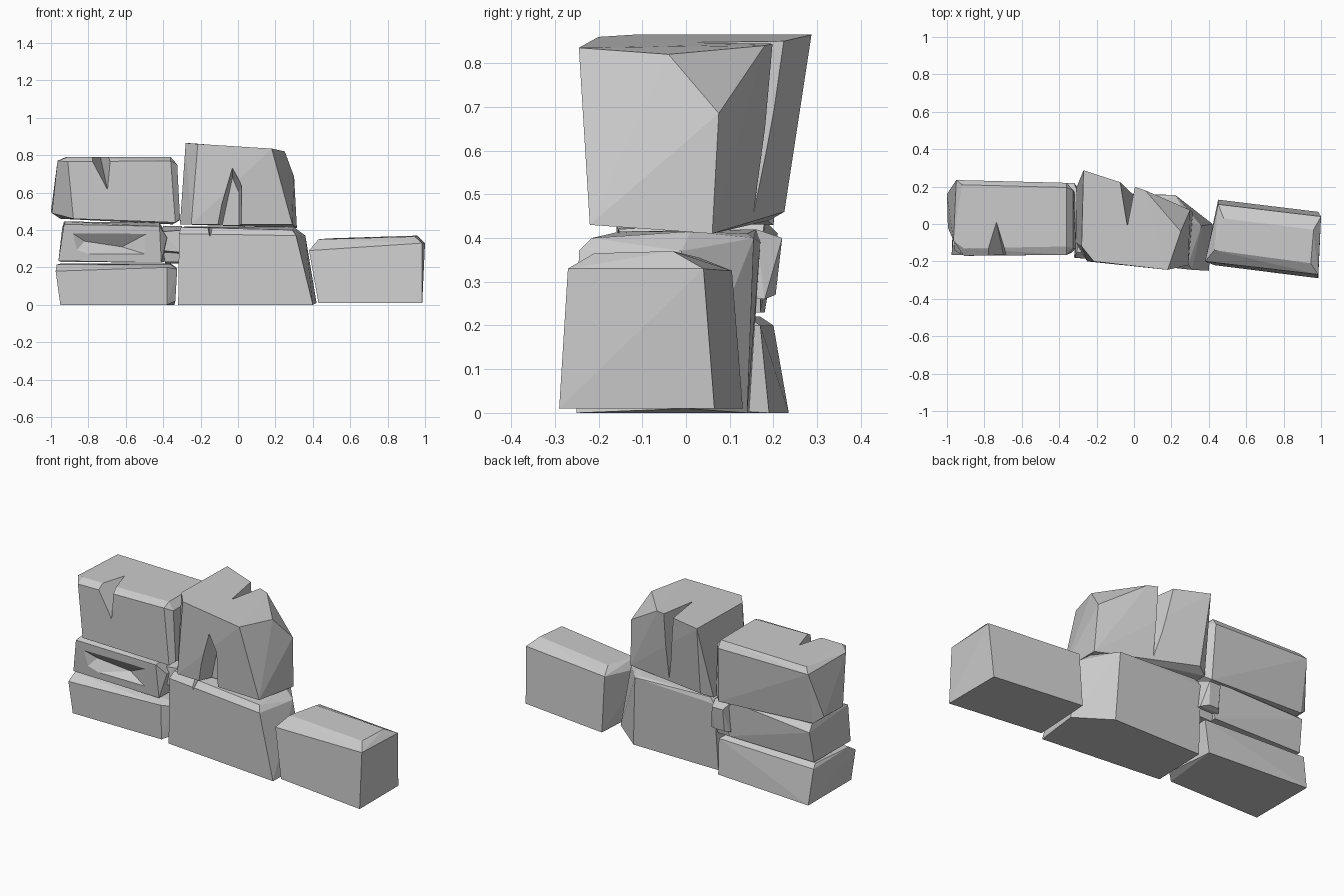
import bpy, bmesh, math


def rock(name, points):
    """Faceted stone: convex hull of its corners, near-flat faces merged."""
    bm = bmesh.new()
    for p in points:
        bm.verts.new(p)
    res = bmesh.ops.convex_hull(bm, input=bm.verts)
    loose = [v for v in bm.verts if not v.link_faces]
    bmesh.ops.delete(bm, geom=loose, context='VERTS')
    bmesh.ops.dissolve_limit(bm, angle_limit=math.radians(3),
                             verts=bm.verts, edges=bm.edges)
    bmesh.ops.recalc_face_normals(bm, faces=bm.faces)
    mesh = bpy.data.meshes.new(name)
    bm.to_mesh(mesh)
    bm.free()
    obj = bpy.data.objects.new(name, mesh)
    bpy.context.collection.objects.link(obj)
    return obj


def chip(stone, points):
    """Cut a crack or notch out of a stone."""
    cutter = rock("chip_cutter", points)
    cutter.hide_render = True
    mod = stone.modifiers.new("chip", 'BOOLEAN')
    mod.operation = 'DIFFERENCE'
    mod.solver = 'EXACT'
    mod.object = cutter
    bpy.context.view_layer.objects.active = stone
    bpy.ops.object.modifier_apply(modifier=mod.name)
    bpy.data.objects.remove(cutter)


# Low stone at the right end, with a bevelled top
rock("right_end_stone", [
    (.43, -.22, .01), (.985, -.29, .01), (.985, .065, .01), (.45, .13, .01),
    (.38, -.20, .29), (.985, -.27, .33), (1.0, .04, .33), (.45, .105, .325),
    (.43, -.14, .35), (.945, -.21, .365), (.96, -.03, .37), (.48, .03, .355)])

# Large lower centre stone with a notch in its front top edge
lower = rock("centre_lower_stone", [
    (-.32, -.18, 0), (.40, -.25, 0), (.42, 0, .01), (.24, .14, 0), (-.31, .145, 0),
    (-.315, -.18, .38), (.31, -.245, .37), (.36, -.01, .37),
    (.22, .155, .40), (-.30, .17, .39),
    (-.305, -.15, .415), (.29, -.215, .40), (.30, .01, .415),
    (.18, .14, .41), (-.27, .16, .42)])
chip(lower, [(-.20, -.28, .44), (-.10, -.28, .44), (-.15, -.28, .31),
             (-.15, -.08, .44)])

# Tall upper centre stone, broken at its right back top corner
upper = rock("centre_upper_stone", [
    (-.25, -.20, .43), (.29, -.22, .43), (.315, .06, .41),
    (-.25, .225, .46), (-.31, .19, .44), (-.31, -.10, .43),
    (-.215, -.20, .86), (.18, -.245, .835), (.25, -.04, .82), (.30, .075, .685),
    (.06, .18, .84), (-.27, .287, .865), (-.28, -.12, .865)])
# Arched groove in front, split crack at the back
chip(upper, [(-.14, -.30, .40), (-.03, -.30, .77), (.03, -.30, .66), (.03, -.30, .40),
             (-.09, -.12, .40), (-.03, -.12, .68), (.005, -.12, .60), (.005, -.12, .40)])
chip(upper, [(-.09, .28, .90), (.02, .28, .90), (-.04, -.03, .90),
             (-.03, .28, .46), (.02, .28, .46), (0, .15, .46)])

# Upper left stone with a V notch in the front top edge
left_top = rock("left_upper_stone", [
    (-.88, -.17, .46), (-.335, -.155, .44), (-.31, -.13, .46), (-.315, .17, .45),
    (-.35, .20, .43), (-.95, .19, .46), (-1.0, .16, .50), (-.995, -.02, .49),
    (-.91, -.17, .765), (-.36, -.165, .77), (-.325, -.13, .75), (-.325, .18, .75),
    (-.36, .22, .75), (-.95, .235, .76), (-.965, -.09, .77),
    (-.91, -.13, .79), (-.36, -.12, .79), (-.36, .195, .79), (-.92, .21, .79)])
chip(left_top, [(-.81, -.20, .81), (-.67, -.20, .81), (-.69, -.20, .58),
                (-.74, .03, .81)])

# Middle left stone with a shallow hollow broken out of its face
left_mid = rock("left_middle_stone", [
    (-.96, -.14, .235), (-.41, -.14, .225), (-.395, .17, .23), (-.95, .18, .23),
    (-.38, -.11, .36), (-.38, .17, .37),
    (-.93, -.16, .43), (-.42, -.155, .42), (-.42, .18, .44), (-.94, .21, .41),
    (-.92, -.11, .445), (-.93, .17, .445)])
chip(left_mid, [(-.91, -.17, .40), (-.45, -.17, .40), (-.43, -.17, .25),
                (-.90, -.17, .25), (-.82, -.12, .34), (-.62, -.10, .31)])

# Bottom left stone
rock("left_lower_stone", [
    (-.95, -.16, 0), (-.38, -.16, 0), (-.335, -.12, .02), (-.34, .19, 0), (-.95, .235, 0),
    (-.975, -.165, .18), (-.38, -.165, .20), (-.325, -.12, .19), (-.33, .17, .20),
    (-.96, .20, .20),
    (-.97, -.11, .215), (-.36, -.11, .215), (-.36, .14, .22), (-.95, .17, .22)])

# Small stones wedged in the gap
rock("gap_stone", [
    (-.41, -.09, .29), (-.30, -.09, .28), (-.29, .18, .26), (-.41, .18, .26),
    (-.41, -.09, .39), (-.29, -.08, .40), (-.30, .16, .42), (-.40, .16, .42),
    (-.32, .22, .40), (-.39, .22, .40), (-.33, .205, .27), (-.39, .205, .27)])
rock("gap_chip", [
    (-.39, -.02, .23), (-.31, -.02, .23), (-.31, .15, .22), (-.39, .15, .22),
    (-.40, -.03, .28), (-.30, -.03, .28), (-.30, .16, .28), (-.40, .16, .28)])
